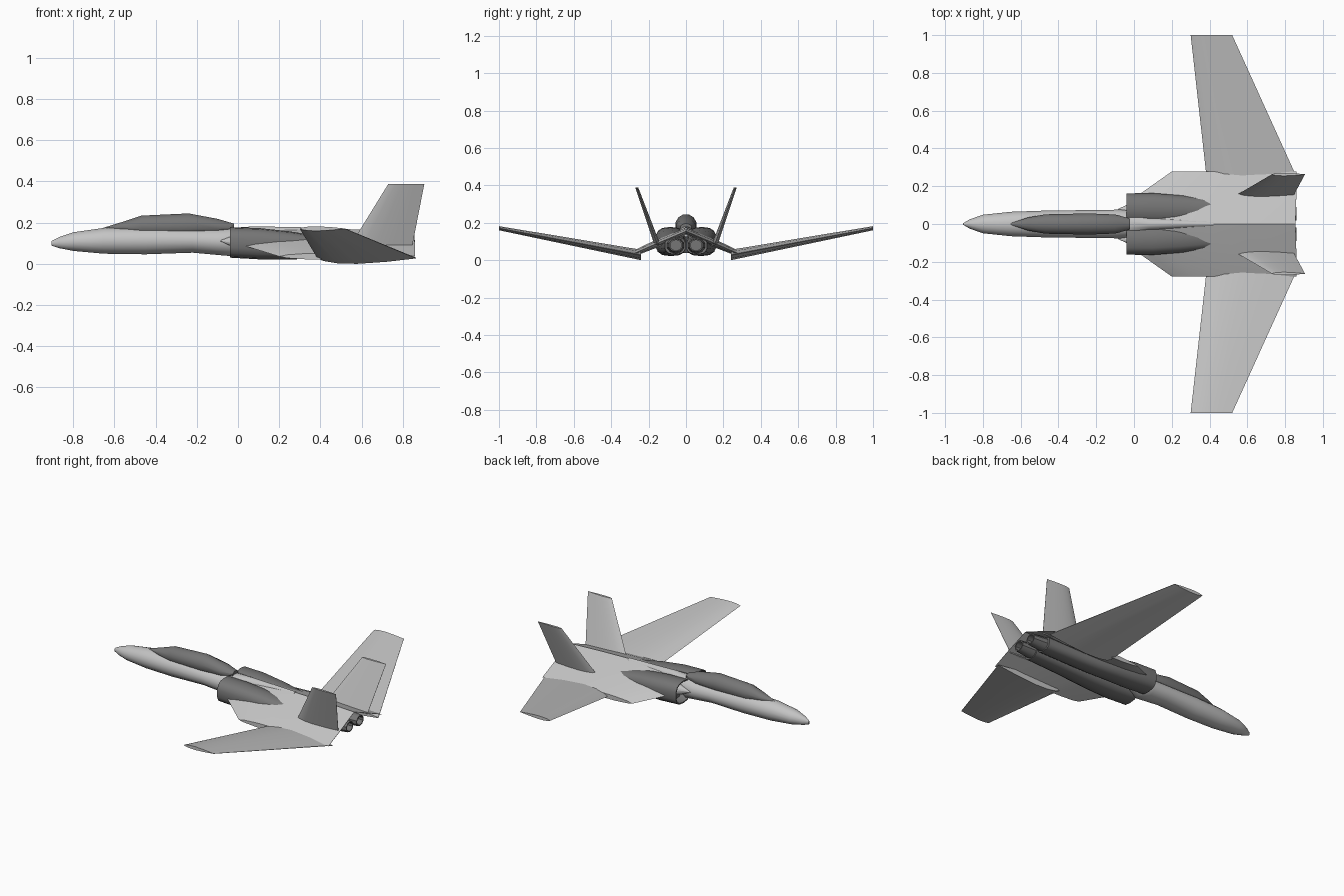
import bpy, bmesh, math
from mathutils import Vector

if "Cube" in bpy.data.objects:
    bpy.data.objects.remove(bpy.data.objects["Cube"])


def material(name, rgb):
    m = bpy.data.materials.new(name)
    m.use_nodes = True
    col = (*rgb, 1.0)
    m.diffuse_color = col
    m.node_tree.nodes["Principled BSDF"].inputs["Base Color"].default_value = col
    return m


LIGHT = material("light_grey", (0.55, 0.55, 0.55))
DARK = material("dark_grey", (0.18, 0.18, 0.18))


def loft(name, rings, mat, hollow=(), angle=35):
    """Skin a list of equal-length rings; hollow lists the ends to open up as ducts."""
    bm = bmesh.new()
    vs = [[bm.verts.new(p) for p in r] for r in rings]
    n = len(vs[0])
    for a, b in zip(vs, vs[1:]):
        for i in range(n):
            j = (i + 1) % n
            bm.faces.new((a[i], a[j], b[j], b[i]))
    caps = {"start": bm.faces.new(vs[0][::-1]), "end": bm.faces.new(vs[-1])}
    bmesh.ops.recalc_face_normals(bm, faces=bm.faces)
    for end in hollow:
        f = caps[end]
        push = f.normal.copy() * -0.06
        bmesh.ops.inset_region(bm, faces=[f], thickness=0.007)
        new = bmesh.ops.extrude_discrete_faces(bm, faces=[f])["faces"][0]
        bmesh.ops.translate(bm, verts=new.verts, vec=push)
    me = bpy.data.meshes.new(name)
    bm.to_mesh(me)
    bm.free()
    me.materials.append(mat)
    ob = bpy.data.objects.new(name, me)
    bpy.context.collection.objects.link(ob)
    bpy.ops.object.select_all(action='DESELECT')
    ob.select_set(True)
    bpy.context.view_layer.objects.active = ob
    bpy.ops.object.shade_smooth_by_angle(angle=math.radians(angle))
    return ob


def ring(x, y, z, hw, hh, n=16, power=1.0):
    """Rounded cross-section across the x axis; power below 1 makes it boxier."""
    pts = []
    for i in range(n):
        a = 2 * math.pi * (i + 0.5) / n
        c, s = math.cos(a), math.sin(a)
        pts.append((x, y + hw * math.copysign(abs(c) ** power, c),
                    z + hh * math.copysign(abs(s) ** power, s)))
    return pts


# chord fraction and thickness fraction around the aerofoil
FOIL = [(0, 0), (0.06, 0.5), (0.2, 0.9), (0.4, 1), (0.7, 0.65), (1, 0.06),
        (1, -0.06), (0.7, -0.65), (0.4, -1), (0.2, -0.9), (0.06, -0.5)]


def foil(x0, x1, y, z, half, normal):
    nrm = Vector(normal).normalized()
    return [Vector((x0 + (x1 - x0) * u, y, z)) + nrm * half * t for u, t in FOIL]


# Fuselage: pointed nose running back into a thin spine
body = [(-0.905, 0.100, 0.004, 0.012), (-0.87, 0.103, 0.025, 0.027),
        (-0.80, 0.108, 0.050, 0.046), (-0.65, 0.112, 0.066, 0.064),
        (-0.45, 0.113, 0.073, 0.068), (-0.22, 0.114, 0.075, 0.061),
        (-0.10, 0.108, 0.077, 0.066), (-0.03, 0.106, 0.077, 0.070),
        (0.08, 0.135, 0.035, 0.048), (0.42, 0.150, 0.014, 0.026)]
loft("fuselage", [ring(x, 0, z, w, h) for x, z, w, h in body], LIGHT)

# Canopy: long dark hump with pointed ends
hump = [(-0.655, 0.172, 0.004, 0.003), (-0.56, 0.178, 0.036, 0.027),
        (-0.47, 0.182, 0.053, 0.054), (-0.24, 0.186, 0.058, 0.061),
        (-0.10, 0.180, 0.052, 0.040), (-0.02, 0.178, 0.030, 0.018)]
loft("canopy", [ring(x, 0, z, w, h, 12) for x, z, w, h in hump], DARK)

# Engine nacelle stations: x, y centre, z centre, half width, half height
nacelle = [(-0.04, 0.084, 0.104, 0.080, 0.074), (0.10, 0.083, 0.098, 0.082, 0.076),
           (0.25, 0.078, 0.090, 0.075, 0.068), (0.38, 0.070, 0.080, 0.068, 0.057),
           (0.50, 0.064, 0.075, 0.062, 0.048), (0.76, 0.058, 0.078, 0.056, 0.046)]
nozzle = [(0.74, 0.056, 0.078, 0.050, 0.044), (0.86, 0.054, 0.080, 0.038, 0.035)]

for s, side in ((-1, "front"), (1, "back")):
    # Nacelle with open intake, and exhaust nozzle
    loft(side + "_nacelle",
         [ring(x, s * y, z, w, h, 14, 0.75) for x, y, z, w, h in nacelle],
         DARK, hollow=("start",))
    loft(side + "_nozzle", [ring(x, s * y, z, w, h, 10) for x, y, z, w, h in nozzle],
         DARK, hollow=("end",))
    # Pointed cone in the intake
    loft(side + "_intake_cone",
         [ring(-0.085, s * 0.078, 0.112, 0.002, 0.002, 10),
          ring(0.01, s * 0.082, 0.108, 0.042, 0.042, 10)], LIGHT)
    # Inner wing panel, sloping down from the centre ridge
    n_in = (0, s * 0.4, 0.92)
    loft(side + "_inner_wing",
         [foil(0.00, 0.855, 0, 0.155, 0.018, (0, 0, 1)),
          foil(0.04, 0.86, s * 0.165, 0.085, 0.020, n_in),
          foil(0.20, 0.86, s * 0.278, 0.036, 0.016, (0, 0, 1))], LIGHT)
    # Outer wing, swept forward and rising to the tip
    loft(side + "_outer_wing",
         [foil(0.385, 0.865, s * 0.24, 0.028, 0.028, (0, 0, 1)),
          foil(0.30, 0.52, s * 1.0, 0.171, 0.011, (0, 0, 1))], LIGHT)
    # Tail fin leaning outwards
    loft(side + "_tail_fin",
         [foil(0.54, 0.845, s * 0.152, 0.080, 0.016, (0, 1, 0)),
          foil(0.73, 0.905, s * 0.263, 0.388, 0.008, (0, 1, 0))], LIGHT)
